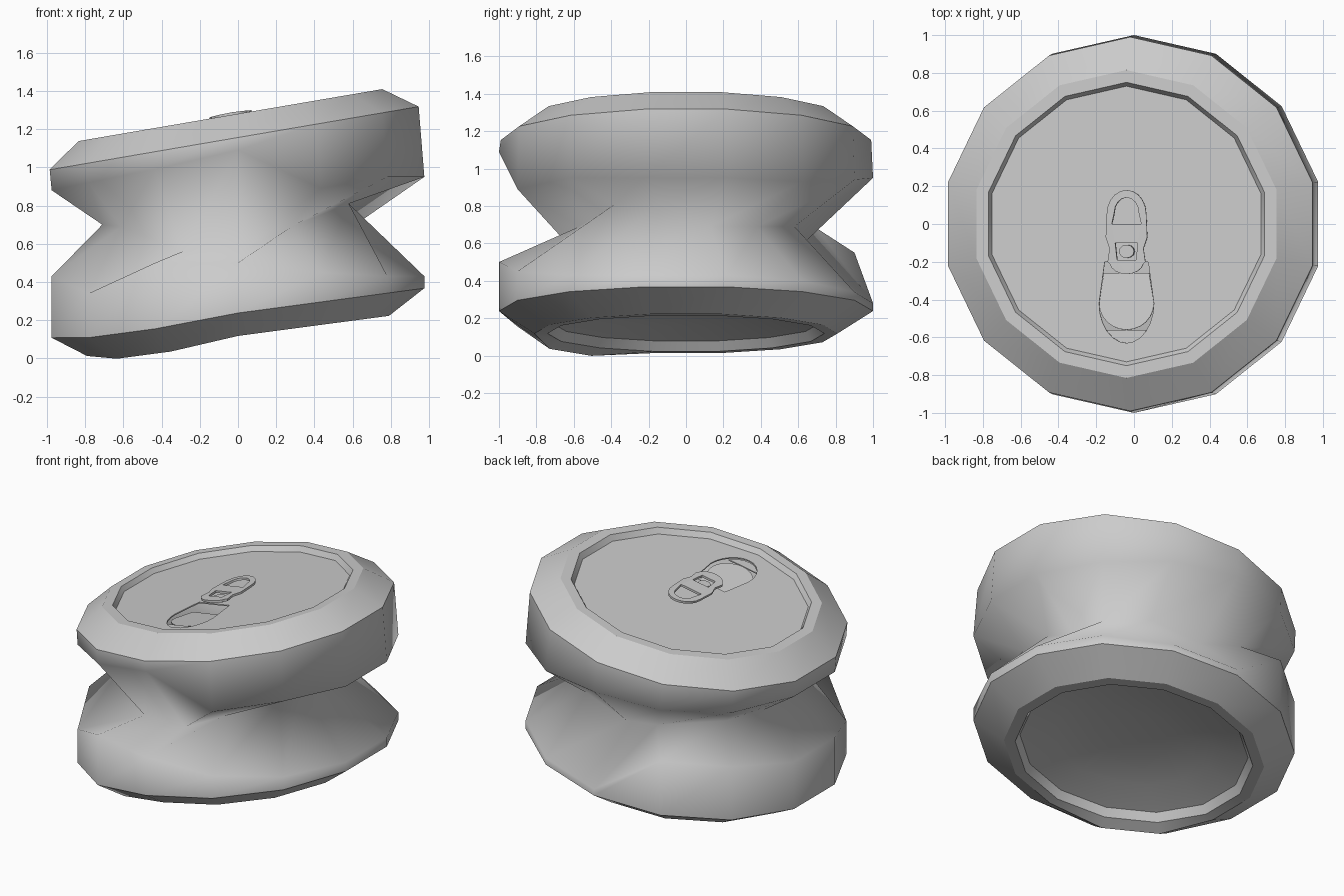
import bpy, bmesh, math

cube = bpy.data.objects.get("Cube")
if cube:
    bpy.data.objects.remove(cube, do_unlink=True)

metal = bpy.data.materials.new("bare grey metal")
metal.use_nodes = True
GREY = (0.6, 0.6, 0.6, 1)
metal.diffuse_color = GREY
metal.node_tree.nodes["Principled BSDF"].inputs["Base Color"].default_value = GREY

SIDES = 14
SLOPE_TOP, SLOPE_BASE = 0.171, 0.133


def finish(name, bm, smooth=False):
    mesh = bpy.data.meshes.new(name)
    for f in bm.faces:
        f.smooth = smooth
    bm.to_mesh(mesh)
    bm.free()
    mesh.materials.append(metal)
    obj = bpy.data.objects.new(name, mesh)
    bpy.context.collection.objects.link(obj)
    return obj


def circle(r, cx=0.0):
    """Points clockwise from the back."""
    return [(cx + r * math.sin(math.tau * k / SIDES), r * math.cos(math.tau * k / SIDES))
            for k in range(SIDES)]


def tilted(r, z, slope, cx=0.0):
    return [(x, y, z + slope * x) for x, y in circle(r, cx)]


def dented(r, heights):
    return [(x, y, z) for (x, y), z in zip(circle(r), heights)]


# Crumpled shoulder rings and the pinched waist, clockwise from the back
upper_fold = dented(1, [.95, .94, .93, .95, .95, .95, .89, 1.09, .99, .92, .88, .88, .87, .9])
lower_fold = dented(1, [.28, .34, .4, .43, .43, .43, .45, .5, .5, .34, .43, .43, .5, .55])
waist = [(0, .65, .62), (.35, .58, .69), (.57, .38, .69), (.6, .13, .69),
         (.58, -.14, .81), (.58, -.38, .81), (.28, -.57, .69), (.02, -.6, .56),
         (-.29, -.6, .56), (-.61, -.45, .69), (-.71, -.15, .7), (-.71, .18, .7),
         (-.6, .42, .69), (-.27, .7, .68)]

# The front-left part of the base is pushed down a little
base_edge = tilted(1, .238, SLOPE_BASE)
base_rim = tilted(.81, .118, SLOPE_BASE)
for ring, push in ((base_edge, .025), (base_rim, .035)):
    for k in (8, 9):
        x, y, z = ring[k]
        ring[k] = (x, y, z - push)

# Can body from the lid seam over the rim to the domed base: ring, hard edge or not
rings = [
    (tilted(.728, 1.242, SLOPE_TOP, -.04), True),
    (tilted(.75, 1.28, SLOPE_TOP, -.04), True),
    (tilted(.815, 1.28, SLOPE_TOP, -.04), True),
    (tilted(.99, 1.156, SLOPE_TOP, -.02), True),
    (upper_fold, False),
    (waist, False),
    (lower_fold, False),
    (base_edge, True),
    (base_rim, True),
    (tilted(.74, .118, SLOPE_BASE), True),
    (tilted(.71, .17, SLOPE_BASE), True),
    (tilted(.5, .22, SLOPE_BASE), False),
    (tilted(.25, .25, SLOPE_BASE), False),
]
bm = bmesh.new()
rows = [[bm.verts.new(p) for p in ring] for ring, hard in rings]
for a, b in zip(rows, rows[1:]):
    for k in range(SIDES):
        n = (k + 1) % SIDES
        bm.faces.new((a[k], a[n], b[n], b[k]))
bm.faces.new(rows[-1])
for row, (ring, hard) in zip(rows, rings):
    for a, b in zip(row, row[1:] + row[:1]):
        bm.edges.get((a, b)).smooth = not hard
finish("can_body", bm, smooth=True)


def lid_z(x, y, lift=0.0):
    return 1.245 + SLOPE_TOP * x + lift


def plate(name, loops, height, thickness):
    """Flat-shaded sheet bounded by the first loop, with the other loops as holes."""
    bm = bmesh.new()
    for loop in loops:
        vs = [bm.verts.new((x, y, height(x, y))) for x, y in loop]
        for a, b in zip(vs, vs[1:] + vs[:1]):
            bm.edges.new((a, b))
    bmesh.ops.triangle_fill(bm, edges=bm.edges[:], use_beauty=True)
    for f in bm.faces:
        f.normal_update()
        if f.normal.z < 0:
            f.normal_flip()
    obj = finish(name, bm)
    solid = obj.modifiers.new("thickness", 'SOLIDIFY')
    solid.thickness = thickness
    solid.offset = -1


def arc(cx, cy, rx, ry, start, end, steps):
    return [(cx + rx * math.cos(math.radians(start + (end - start) * i / steps)),
             cy + ry * math.sin(math.radians(start + (end - start) * i / steps)))
            for i in range(steps + 1)]


CX = -.04

# Lid with the drinking opening
opening = arc(CX, -.42, .145, .21, 180, 360, 12) + [(CX + .115, -.2), (CX - .115, -.2)]
plate("lid", [circle(.73, CX), opening], lid_z, .008)

# Flap pushed down into the opening, hinged near its front end
flap = arc(CX, -.42, .145, .14, 180, 360, 12) + [(CX + .12, -.26), (CX - .12, -.26)]
plate("opening_flap", [flap], lambda x, y: lid_z(x, y, -.015 - .1 * (y + .56)), .008)
lip = arc(CX, -.42, .145, .21, 222, 318, 8)
plate("opening_lip", [lip], lambda x, y: lid_z(x, y, -.012), .008)

# Pull tab with a finger hole and a rivet window
tab = (arc(CX, .05, .105, .13, 0, 180, 10) + [(CX - .11, -.07), (CX - .09, -.13), (CX - .1, -.2)]
       + arc(CX, -.2, .09, .065, 190, 350, 8) + [(CX + .1, -.2), (CX + .09, -.13), (CX + .11, -.07)])
finger_hole = [(CX + .078, 0)] + arc(CX, .06, .065, .08, 0, 180, 8) + [(CX - .078, 0)]
window = [(CX - .06, -.1), (CX + .06, -.1), (CX + .05, -.19), (CX - .05, -.19)]
plate("pull_tab", [tab, finger_hole, window],
      lambda x, y: lid_z(x, y, .048 - .5 * (x - CX) ** 2), .015)
plate("rivet", [arc(CX, -.145, .04, .035, 0, 330, 11)], lambda x, y: lid_z(x, y, .03), .03)
